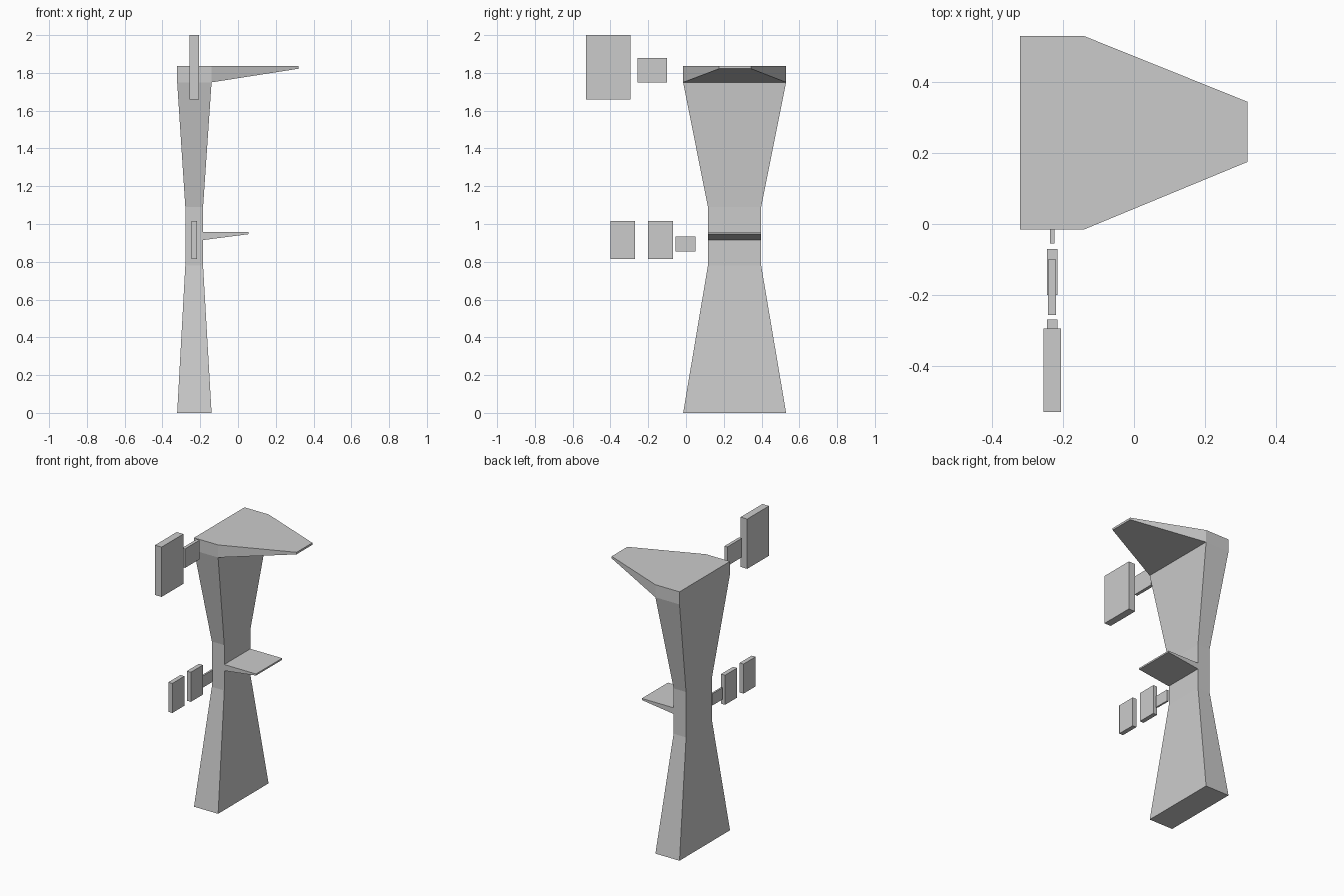
import bpy, bmesh

if "Cube" in bpy.data.objects:
    bpy.data.objects.remove(bpy.data.objects["Cube"])


def loft(name, rings, caps=(True, True)):
    """Join a series of four-point rings into a flat-faced body."""
    bm = bmesh.new()
    loops = [[bm.verts.new(p) for p in ring] for ring in rings]
    for a, b in zip(loops, loops[1:]):
        for i in range(4):
            j = (i + 1) % 4
            bm.faces.new((a[i], a[j], b[j], b[i]))
    for loop, wanted in zip((loops[0], loops[-1]), caps):
        if wanted:
            bm.faces.new(loop)
    bmesh.ops.recalc_face_normals(bm, faces=bm.faces)
    mesh = bpy.data.meshes.new(name)
    bm.to_mesh(mesh)
    bm.free()
    obj = bpy.data.objects.new(name, mesh)
    bpy.context.collection.objects.link(obj)
    return obj


def flat_ring(x0, x1, y0, y1, z):
    return [(x0, y0, z), (x1, y0, z), (x1, y1, z), (x0, y1, z)]


def side_ring(x, y0, y1, z0, z1):
    return [(x, y0, z0), (x, y1, z0), (x, y1, z1), (x, y0, z1)]


# Waisted column
WIDE = (-0.322, -0.14, -0.015, 0.53)
WAIST = (-0.279, -0.185, 0.116, 0.398)
loft("column", [flat_ring(*WIDE, 0), flat_ring(*WAIST, 0.78),
                flat_ring(*WAIST, 1.09), flat_ring(*WIDE, 1.75),
                flat_ring(*WIDE, 1.836)])

# Large tapering top shelf
loft("top_shelf", [side_ring(-0.14, -0.015, 0.53, 1.75, 1.836),
                   side_ring(0.32, 0.175, 0.345, 1.822, 1.836)])

# Small wedge shelf at the waist
loft("waist_shelf", [side_ring(-0.185, 0.116, 0.398, 0.915, 0.957),
                     side_ring(0.055, 0.116, 0.398, 0.946, 0.957)])

# Blank height markers: y0, y1, z0, z1, half thickness
MARKERS = {
    "upper_marker_large": (-0.53, -0.295, 1.66, 2.0, 0.025),
    "upper_marker_small": (-0.257, -0.10, 1.75, 1.88, 0.011),
    "lower_marker_left": (-0.40, -0.27, 0.815, 1.017, 0.015),
    "lower_marker_right": (-0.20, -0.07, 0.815, 1.017, 0.015),
    "lower_marker_small": (-0.055, 0.05, 0.855, 0.935, 0.006),
}
for name, (y0, y1, z0, z1, t) in MARKERS.items():
    loft(name, [side_ring(-0.231 - t, y0, y1, z0, z1),
                side_ring(-0.231 + t, y0, y1, z0, z1)])
